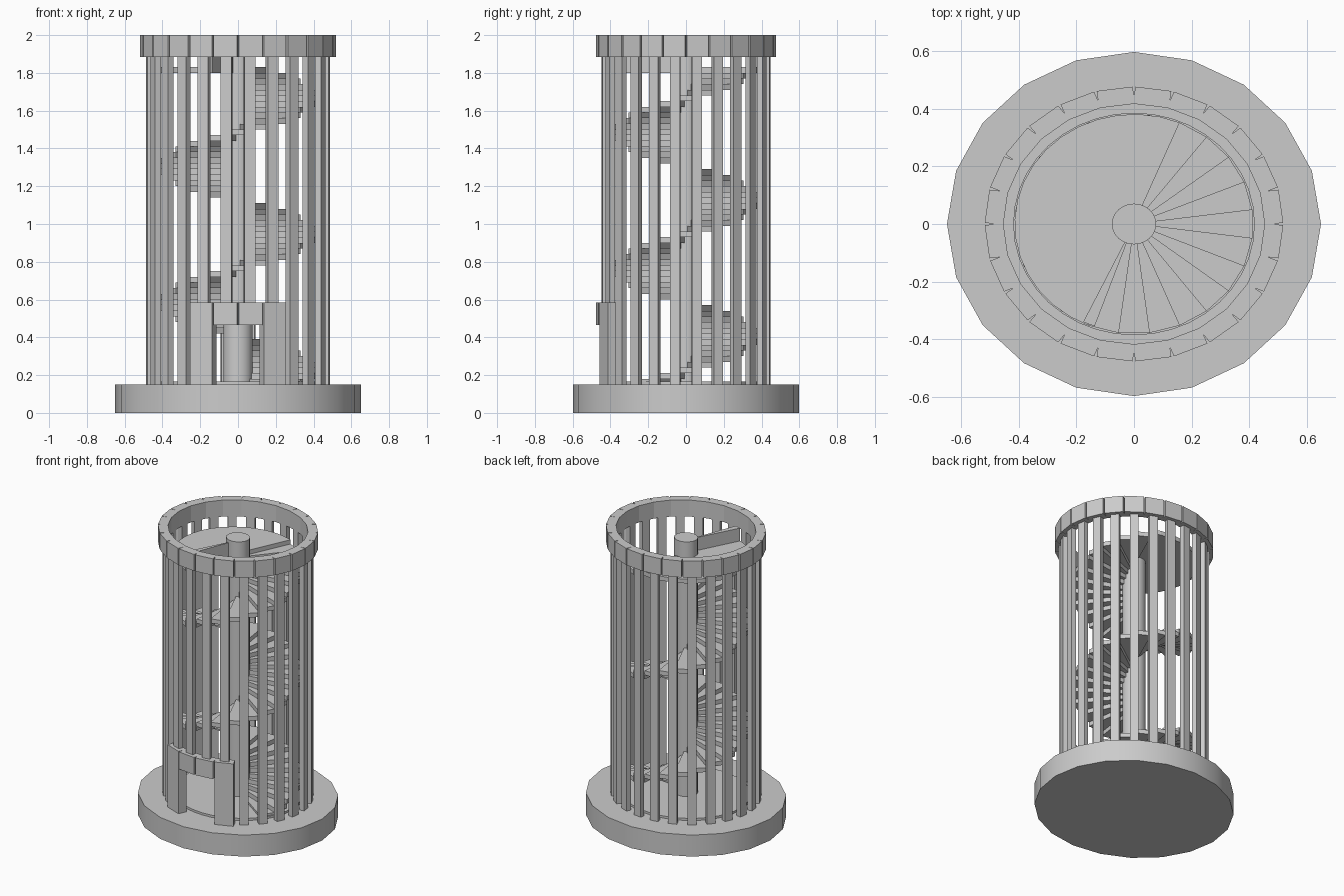
import bpy, bmesh
from math import cos, sin, radians

cube = bpy.data.objects.get("Cube")
if cube:
    bpy.data.objects.remove(cube, do_unlink=True)

SQUASH = 0.92        # plan is slightly oval
STEP = 15            # degrees per step, bar and block
RISE = 0.03

stone = bpy.data.materials.new("grey_stone")
stone.use_nodes = True
colour = (0.6, 0.6, 0.6, 1)
stone.diffuse_color = colour
stone.node_tree.nodes["Principled BSDF"].inputs["Base Color"].default_value = colour


def polar(r, deg):
    return (r * cos(radians(deg)), r * sin(radians(deg)))


def prism(bm, outline, z0, z1):
    """Extrude a counter-clockwise plan outline between two heights."""
    low, high = [[bm.verts.new((x, y * SQUASH, z)) for x, y in outline] for z in (z0, z1)]
    bm.faces.new(low[::-1])
    bm.faces.new(high)
    n = len(outline)
    for i in range(n):
        j = (i + 1) % n
        bm.faces.new((low[i], low[j], high[j], high[i]))


def disc(r, sides):
    return [polar(r, 360 * i / sides) for i in range(sides)]


def sector(a0, a1, r0, r1, n=1):
    angles = [a0 + (a1 - a0) * i / n for i in range(n + 1)]
    return [polar(r1, a) for a in angles] + [polar(r0, a) for a in reversed(angles)]


def block(angle, r0, r1, width):
    """Rectangle in plan, facing outward at the given angle."""
    c, s = polar(1, angle)
    h = width / 2
    return [(r * c - t * s, r * s + t * c)
            for r, t in ((r0, -h), (r1, -h), (r1, h), (r0, h))]


def build(name, parts, smooth=False):
    """Make one object from (outline, bottom, top) prisms."""
    bm = bmesh.new()
    for outline, z0, z1 in parts:
        prism(bm, outline, z0, z1)
    mesh = bpy.data.meshes.new(name)
    bm.to_mesh(mesh)
    bm.free()
    mesh.materials.append(stone)
    obj = bpy.data.objects.new(name, mesh)
    bpy.context.collection.objects.link(obj)
    if smooth:
        bpy.ops.object.select_all(action='DESELECT')
        obj.select_set(True)
        bpy.context.view_layer.objects.active = obj
        bpy.ops.object.shade_smooth_by_angle(angle=radians(30))
    return obj


BASE_TOP, DOOR_TOP, LINTEL, RING = 0.15, 0.585, 0.465, 1.885
bays = [STEP * (i + 0.5) for i in range(24)]

# Base, inner floor and central column
build("base", [(disc(0.65, 20), 0, BASE_TOP)], True)
build("inner_floor", [(disc(0.42, 40), BASE_TOP, 0.165)], True)
build("central_column", [(disc(0.077, 24), BASE_TOP, 1.94)], True)

# Spiral stair climbing counter-clockwise to the landing
steps = []
for i in range(55):
    mid, z = -30 + STEP * i, BASE_TOP + RISE * i
    steps.append((sector(mid - 7.6, mid + 7.6, 0.06, 0.415), z, z + RISE))
build("spiral_steps", steps)

# Half-round landing with a guard wall on its open edge
build("landing", [(sector(67.5, 247.5, 0.05, 0.415, 18), 1.80, 1.83)])
build("landing_guard", [(sector(244.5, 250.5, 0.07, 0.41), 1.80, 1.92)])

# Cage bars, cut short above the doorway
doorway = (262.5, 277.5)
build("cage_bars", [(block(a, 0.453, 0.488, 0.058),
                     DOOR_TOP - 0.01 if a in doorway else BASE_TOP, RING + 0.01)
                    for a in bays])

# Crown of blocks, and the matching doorway lintel and jambs
build("crown_ring", [(block(a, 0.45, 0.515, 0.126), RING, 2.0) for a in bays])
build("door_lintel", [(block(a, 0.45, 0.515, 0.126), LINTEL, DOOR_TOP) for a in doorway])
build("door_jambs", [(block(a, 0.45, 0.513, 0.126), BASE_TOP, DOOR_TOP) for a in (247.5, 292.5)])
